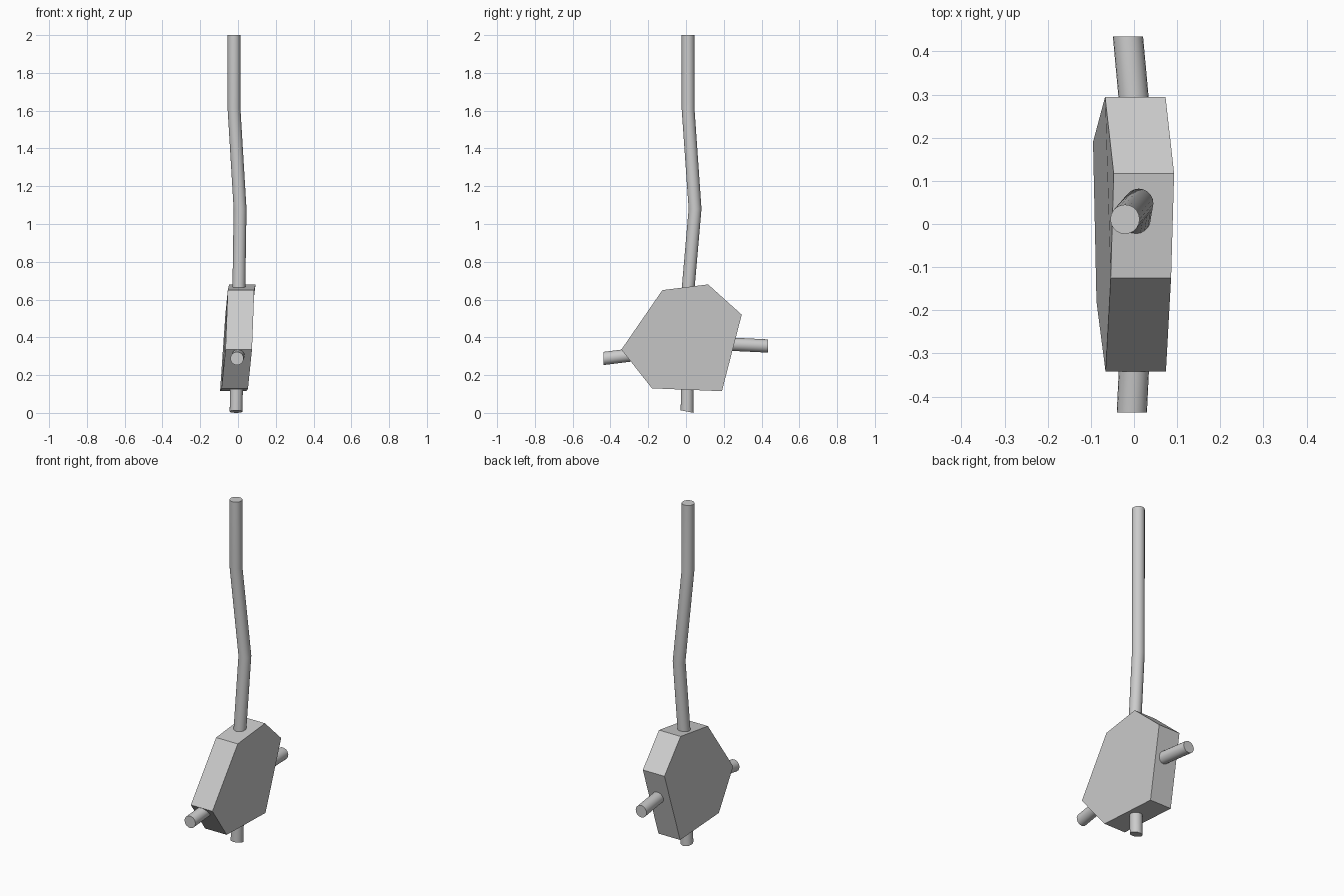
import bpy, bmesh, math
from mathutils import Vector

if "Cube" in bpy.data.objects:
    bpy.data.objects.remove(bpy.data.objects["Cube"])

SIDES = 20


def finish(name, bm, smooth=False):
    bmesh.ops.recalc_face_normals(bm, faces=bm.faces)
    mesh = bpy.data.meshes.new(name)
    bm.to_mesh(mesh)
    bm.free()
    obj = bpy.data.objects.new(name, mesh)
    bpy.context.collection.objects.link(obj)
    if smooth:
        bpy.ops.object.select_all(action='DESELECT')
        obj.select_set(True)
        bpy.context.view_layer.objects.active = obj
        bpy.ops.object.shade_smooth_by_angle(angle=math.radians(30))
    return obj


def bent_rod(name, path, radius, axis, slant=0.0):
    """Capped round rod; rings lie square to the axis, first ring may slant."""
    axis = Vector(axis)
    u = Vector((1, 0, 0))
    v = axis.cross(u)
    bm = bmesh.new()
    rings = []
    for i, p in enumerate(path):
        ring = []
        for k in range(SIDES):
            a = math.tau * k / SIDES
            off = radius * (math.cos(a) * u + math.sin(a) * v)
            if i == 0:
                off += axis * slant * off.dot(v)
            ring.append(bm.verts.new(Vector(p) + off))
        rings.append(ring)
    for r, s in zip(rings, rings[1:]):
        for k in range(SIDES):
            n = (k + 1) % SIDES
            bm.faces.new((r[k], r[n], s[n], s[k]))
    bm.faces.new(rings[0])
    bm.faces.new(rings[-1])
    return finish(name, bm, True)


# Long crooked handle, running through the head to the bottom stub
bent_rod("handle", [(-0.01, 0.006, 0.007), (-0.008, 0.007, 0.16),
                    (0.004, 0.008, 0.62), (0.011, 0.048, 1.08),
                    (-0.021, 0.011, 1.61), (-0.021, 0.011, 2.0)],
         0.034, (0, 0, 1), slant=-0.2)

# Cross peg sticking out of both edges of the head
bent_rod("cross_peg", [(-0.005, -0.437, 0.288), (0.003, -0.27, 0.309),
                       (0.008, 0.0, 0.35), (0.003, 0.25, 0.363),
                       (-0.014, 0.435, 0.354)],
         0.035, (0, 1, 0))

# Slightly leaning six-sided slab head: left-face outline pushed along x
outline = [(-0.047, 0.117, 0.68), (-0.067, 0.295, 0.52), (-0.095, 0.19, 0.115),
           (-0.087, -0.18, 0.13), (-0.066, -0.342, 0.335), (-0.054, -0.125, 0.65)]
bm = bmesh.new()
face = bm.faces.new([bm.verts.new(p) for p in outline])
ext = bmesh.ops.extrude_face_region(bm, geom=[face], use_keep_orig=True)
moved = [g for g in ext["geom"] if isinstance(g, bmesh.types.BMVert)]
bmesh.ops.translate(bm, vec=(0.14, 0, 0), verts=moved)
finish("slab_head", bm)
